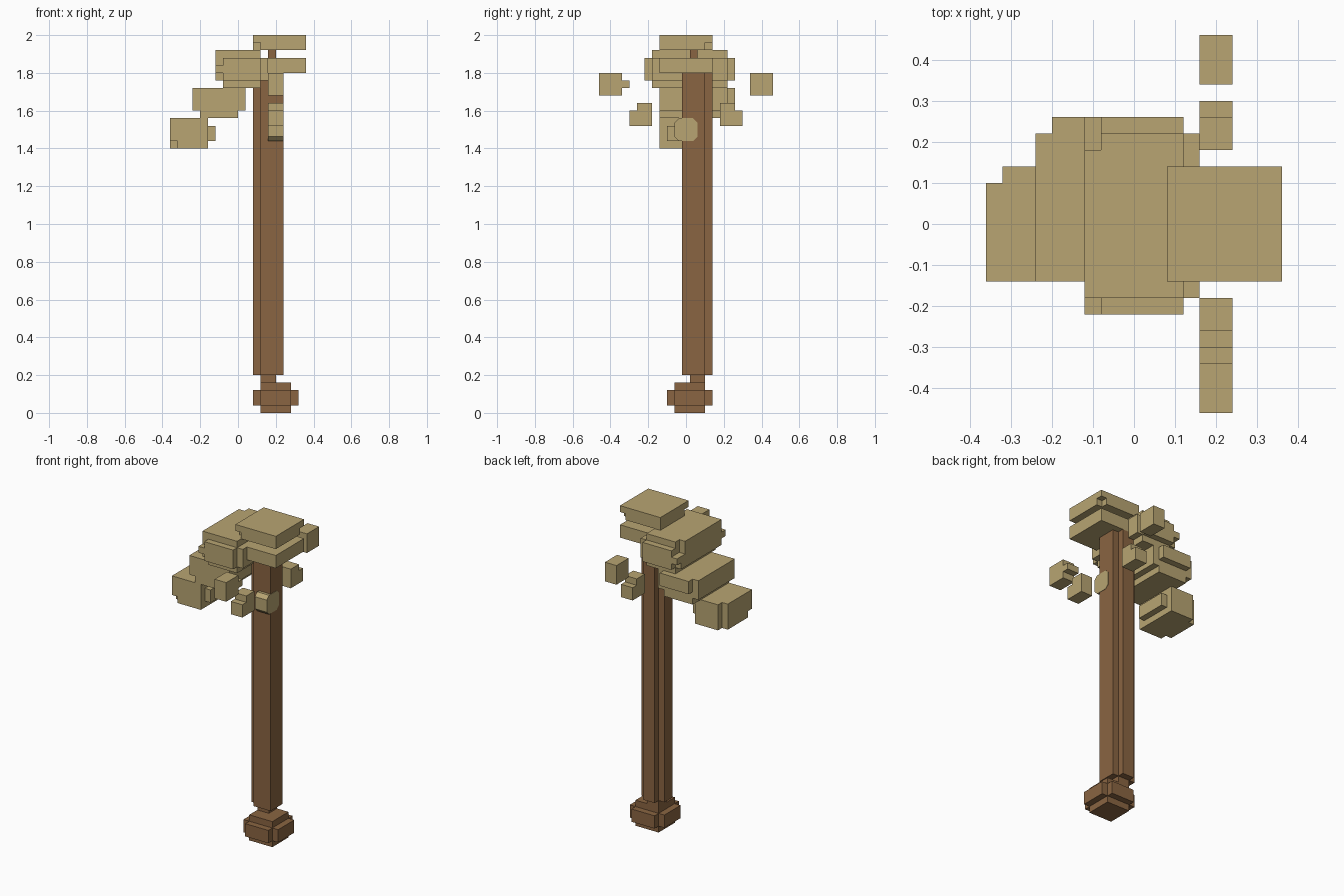
import bpy, bmesh
from mathutils import Vector

cube = bpy.data.objects.get("Cube")
if cube:
    bpy.data.objects.remove(cube)

V = 0.04            # voxel size
Y0 = 0.02           # y offset of the voxel lattice


def material(name, rgb):
    m = bpy.data.materials.new(name)
    m.use_nodes = True
    col = (*rgb, 1)
    m.diffuse_color = col
    m.node_tree.nodes["Principled BSDF"].inputs["Base Color"].default_value = col
    return m


TAN = material("pale stone", (0.48, 0.375, 0.17))
BROWN = material("brown wood", (0.255, 0.13, 0.054))


def cells(box):
    """Voxel cells inside (x0, x1, y0, y1, z0, z1)."""
    x0, x1, y0, y1, z0, z1 = box
    rx, ry, rz = [range(round((a - o) / V), round((b - o) / V))
                  for a, b, o in ((x0, x1, 0), (y0, y1, Y0), (z0, z1, 0))]
    return {(i, j, k) for i in rx for j in ry for k in rz}


def finish(name, bm, mat):
    me = bpy.data.meshes.new(name)
    bm.to_mesh(me)
    bm.free()
    me.materials.append(mat)
    ob = bpy.data.objects.new(name, me)
    bpy.context.scene.collection.objects.link(ob)
    return ob


def blocks(name, mat, add, cut=()):
    """Union of boxes minus notches, kept as a clean outer shell."""
    solid = set().union(*map(cells, add)) - set().union(*map(cells, cut))
    bm = bmesh.new()
    verts = {}

    def vert(p):
        if p not in verts:
            verts[p] = bm.verts.new((p[0] * V, p[1] * V + Y0, p[2] * V))
        return verts[p]

    for c in solid:
        for axis in range(3):
            for side in (0, 1):
                n = list(c)
                n[axis] += 2 * side - 1
                if tuple(n) in solid:
                    continue
                ring = []
                for u, w in ((0, 0), (1, 0), (1, 1), (0, 1)):
                    p = list(c)
                    p[axis] += side
                    p[(axis + 1) % 3] += u
                    p[(axis + 2) % 3] += w
                    ring.append(vert(tuple(p)))
                bm.faces.new(ring if side else ring[::-1])
    bmesh.ops.dissolve_limit(bm, angle_limit=0.01, verts=bm.verts, edges=bm.edges)
    return finish(name, bm, mat)


# Handle: square shaft with three notched corners
blocks("handle", BROWN, [(.12, .24, -.02, .10, .20, 1.80),
                         (.08, .12, .02, .10, .20, 1.80),
                         (.12, .20, .10, .14, .20, 1.80)])
blocks("handle_tip", BROWN, [(.16, .20, .02, .06, 1.80, 1.92)])

# Pommel and its neck
blocks("pommel", BROWN, [(.12, .20, .02, .10, .16, .20),
                         (.12, .28, -.06, .10, 0, .16),
                         (.08, .32, -.06, .10, .04, .12),
                         (.12, .28, -.10, .14, .04, .12)])

# Stacked plates on top of the handle
blocks("top_plate", TAN, [(.08, .36, -.14, .14, 1.92, 2.0)],
       [(.08, .12, -.14, -.10, 1.92, 1.96), (.32, .36, .10, .14, 1.92, 1.96)])
blocks("lower_plate", TAN, [(.08, .36, -.14, .14, 1.80, 1.88)])

# Curved blade made of three stepped blocks
blocks("blade_root", TAN, [(-.12, .12, -.18, .22, 1.76, 1.92),
                           (-.08, .12, -.18, .22, 1.72, 1.76),
                           (-.12, .12, -.22, .26, 1.76, 1.88),
                           (-.12, .16, -.18, .22, 1.76, 1.88)],
       [(-.12, -.08, -.22, -.18, 1.84, 1.88), (-.12, -.08, -.22, -.18, 1.76, 1.80),
        (-.12, -.08, .18, .26, 1.84, 1.92), (-.12, -.08, .22, .26, 1.76, 1.80)])
blocks("blade_middle", TAN, [(-.24, .04, -.14, .22, 1.60, 1.72),
                             (-.20, 0, -.14, .22, 1.56, 1.60),
                             (-.20, 0, .22, .26, 1.64, 1.72)])
blocks("blade_tip", TAN, [(-.32, -.16, -.14, .14, 1.40, 1.56),
                          (-.36, -.32, -.14, .10, 1.40, 1.56),
                          (-.16, -.12, -.10, .10, 1.44, 1.52)],
       [(-.36, -.32, -.14, -.10, 1.40, 1.44)])

# Floating stones on both sides of the shaft
for side, s in (("front", -1), ("back", 1)):
    def span(a, b, z0, z1):
        return (.16, .24, min(a * s, b * s), max(a * s, b * s), z0, z1)
    blocks(side + "_outer_stone", TAN, [span(.34, .46, 1.68, 1.80)])
    blocks(side + "_inner_stone", TAN, [span(.18, .30, 1.52, 1.60),
                                        span(.18, .26, 1.60, 1.64)])
blocks("front_stone_stub", TAN, [(.16, .24, -.34, -.30, 1.72, 1.76)])

# Faceted gem set into the shaft
bm = bmesh.new()
bmesh.ops.create_cube(bm, size=1)
for v in bm.verts:
    v.co = Vector((.2005, 0, 1.5)) + v.co * Vector((.083, .12, .12))
bmesh.ops.bevel(bm, geom=[e for e in bm.edges
                          if abs(e.verts[0].co.x - e.verts[1].co.x) > .01],
                offset=.022, segments=1, affect='EDGES')
finish("shaft_gem", bm, TAN)
